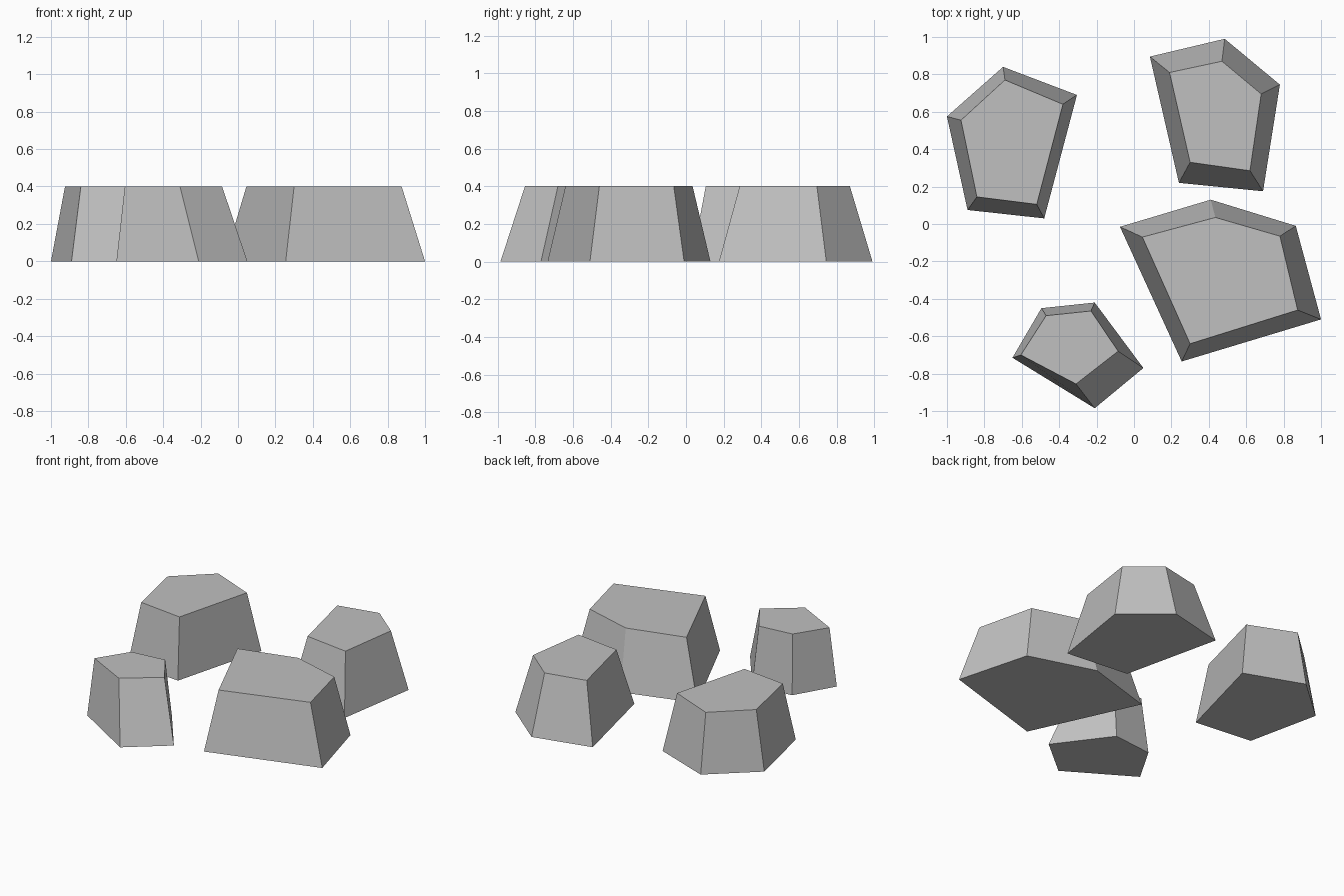
import bpy
import bmesh

HEIGHT = 0.4

default_cube = bpy.data.objects.get("Cube")
if default_cube:
    bpy.data.objects.remove(default_cube, do_unlink=True)


def make_material(name, color):
    material = bpy.data.materials.new(name)
    material.use_nodes = True
    material.diffuse_color = color
    shader = material.node_tree.nodes["Principled BSDF"]
    shader.inputs["Base Color"].default_value = color
    shader.inputs["Roughness"].default_value = 0.9
    return material


def make_stone(name, foot, crown, material):
    """Five-sided tapered block between a ground outline and a smaller top outline."""
    bm = bmesh.new()
    low = [bm.verts.new((x, y, 0)) for x, y in foot]
    high = [bm.verts.new((x, y, HEIGHT)) for x, y in crown]
    bm.faces.new(low)
    bm.faces.new(high)
    for i in range(len(low)):
        j = (i + 1) % len(low)
        bm.faces.new((low[i], low[j], high[j], high[i]))
    bmesh.ops.recalc_face_normals(bm, faces=bm.faces)
    mesh = bpy.data.meshes.new(name)
    bm.to_mesh(mesh)
    bm.free()
    mesh.materials.append(material)
    stone = bpy.data.objects.new(name, mesh)
    bpy.context.scene.collection.objects.link(stone)
    return stone


stone_grey = make_material("stone grey", (0.53, 0.53, 0.53, 1))

# Ground outline, then top outline, of each stone
make_stone(
    "back_right_stone",
    [(-1, .575), (-.7, .84), (-.305, .69), (-.48, .03), (-.89, .075)],
    [(-.925, .555), (-.69, .77), (-.38, .64), (-.52, .105), (-.84, .145)],
    stone_grey,
)
make_stone(
    "back_left_stone",
    [(.085, .895), (.485, .99), (.78, .745), (.69, .175), (.24, .22)],
    [(.19, .81), (.47, .87), (.68, .695), (.62, .285), (.3, .33)],
    stone_grey,
)
make_stone(
    "front_left_large_stone",
    [(-.075, -.015), (.41, .13), (.865, -.01), (1, -.51), (.255, -.735)],
    [(.045, -.07), (.435, .035), (.78, -.065), (.875, -.46), (.3, -.64)],
    stone_grey,
)
make_stone(
    "front_right_small_stone",
    [(-.65, -.715), (-.495, -.45), (-.21, -.42), (.05, -.77), (-.21, -.985)],
    [(-.605, -.7), (-.47, -.49), (-.23, -.465), (-.085, -.68), (-.31, -.855)],
    stone_grey,
)
